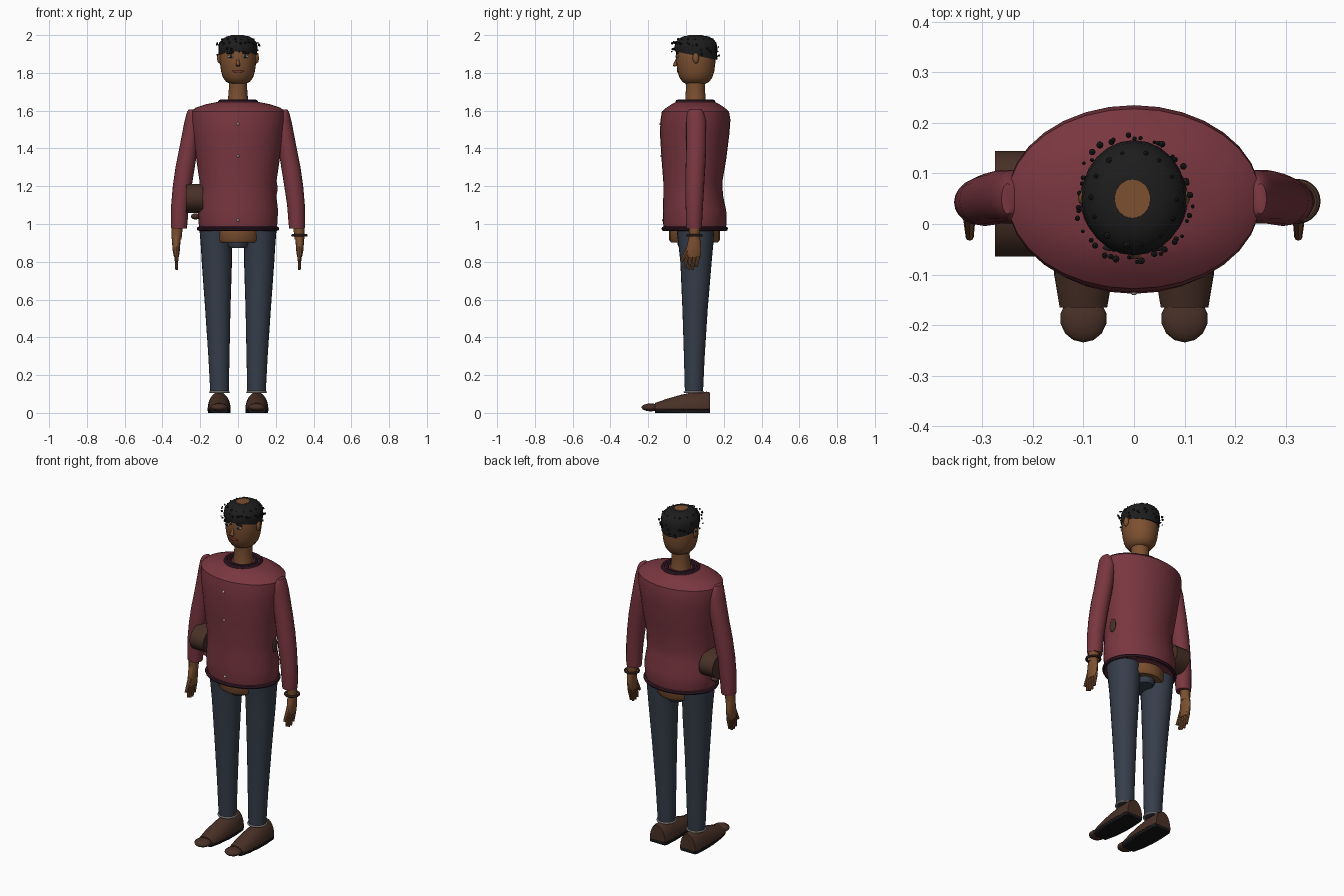
import bpy, bmesh, math, random
from mathutils import Vector, Matrix

cube = bpy.data.objects.get("Cube")
if cube:
    bpy.data.objects.remove(cube, do_unlink=True)
random.seed(4)


def material(name, r, g, b):
    m = bpy.data.materials.new(name)
    m.use_nodes = True
    m.diffuse_color = (r, g, b, 1)
    m.node_tree.nodes["Principled BSDF"].inputs["Base Color"].default_value = (r, g, b, 1)
    return m


WOOL = material("burgundy wool", .19, .037, .05)
TRIM = material("dark plum trim", .04, .012, .024)
SKIN = material("warm brown skin", .2, .08, .03)
HAIR = material("black hair", .012, .012, .012)
DENIM = material("slate denim", .037, .048, .07)
LEATHER = material("brown leather", .065, .03, .02)
RUBBER = material("black rubber", .008, .008, .009)
PALE = material("pale grey", .5, .48, .45)
LIP = material("lip red", .22, .04, .03)


def finish(name, bm, mat, smooth=True):
    bmesh.ops.recalc_face_normals(bm, faces=bm.faces)
    mesh = bpy.data.meshes.new(name)
    bm.to_mesh(mesh)
    bm.free()
    mesh.materials.append(mat)
    ob = bpy.data.objects.new(name, mesh)
    bpy.context.collection.objects.link(ob)
    if smooth:
        bpy.ops.object.select_all(action='DESELECT')
        ob.select_set(True)
        bpy.context.view_layer.objects.active = ob
        bpy.ops.object.shade_smooth_by_angle(angle=math.radians(40))
    return ob


def loft(name, rings, mat, n=24, along='z', clamp=None, tilt=None):
    """Skin ellipses (station, centre a, centre b, radius a, radius b)."""
    bm = bmesh.new()
    loops = []
    for t, ca, cb, ra, rb in rings:
        loop = []
        for i in range(n):
            w = math.tau * i / n
            a, b = ca + ra * math.cos(w), cb + rb * math.sin(w)
            p = Vector((a, b, t)) if along == 'z' else Vector((a, t, b))
            if clamp:
                p.z = min(max(p.z, clamp[0]), clamp[1])
            if tilt:
                p.z -= tilt(p)
            loop.append(bm.verts.new(p))
        loops.append(loop)
    for lo, hi in zip(loops, loops[1:]):
        for i in range(n):
            j = (i + 1) % n
            bm.faces.new((lo[i], lo[j], hi[j], hi[i]))
    bm.faces.new(loops[0])
    bm.faces.new(loops[-1])
    return finish(name, bm, mat)


def ball(name, at, size, mat, turn=0):
    bm = bmesh.new()
    m = Matrix.Translation(at) @ Matrix.Rotation(turn, 4, 'Y') @ Matrix.Diagonal((*size, 1))
    bmesh.ops.create_uvsphere(bm, u_segments=14, v_segments=9, radius=1, matrix=m)
    return finish(name, bm, mat)


def rod(name, a, b, r1, r2, mat, squash=1, n=12):
    a, b = Vector(a), Vector(b)
    d = b - a
    bm = bmesh.new()
    m = Matrix.Translation((a + b) / 2) @ d.to_track_quat('Z', 'Y').to_matrix().to_4x4()
    m = m @ Matrix.Diagonal((1, squash, 1, 1))
    bmesh.ops.create_cone(bm, cap_ends=True, segments=n, radius1=r1, radius2=r2,
                          depth=d.length, matrix=m)
    return finish(name, bm, mat)


def ring(name, at, rx, ry, thick, mat):
    bpy.ops.mesh.primitive_torus_add(location=at, major_radius=1, minor_radius=thick / rx,
                                     major_segments=32, minor_segments=8)
    ob = bpy.context.object
    ob.name = name
    ob.scale = (rx, ry, rx)
    ob.data.materials.append(mat)
    bpy.ops.object.shade_smooth_by_angle()


# Sweater body with collar and hem
loft("sweater_body", [
    (.965, 0, .045, .2, .16), (1.0, 0, .047, .208, .168), (1.07, 0, .045, .212, .168),
    (1.15, 0, .038, .203, .158), (1.22, 0, .036, .203, .156), (1.35, 0, .042, .222, .172),
    (1.48, 0, .046, .24, .184), (1.55, 0, .05, .251, .185), (1.595, 0, .05, .25, .178),
    (1.615, 0, .05, .225, .155), (1.635, 0, .05, .165, .125), (1.648, 0, .05, .1, .098)], WOOL, 32)
ring("sweater_hem", (0, .046, .975), .207, .167, .011, TRIM)
ring("sweater_collar", (0, .05, 1.647), .095, .095, .011, TRIM)
ring("inner_collar", (0, .05, 1.647), .072, .072, .008, TRIM)
for i, z in enumerate((1.53, 1.36, 1.02)):
    y = (-.135, -.129, -.121)[i]
    ball(f"button_{i + 1}", (0, y, z), (.007, .006, .007), PALE)

# Hips between the trousers and the sweater
loft("hips", [(.903, 0, .045, .12, .125), (.915, 0, .045, .13, .134),
              (.965, 0, .045, .13, .134)], SKIN)
loft("trouser_seat", [(.873, 0, .05, .055, .085), (.89, 0, .05, .068, .095),
                      (.965, 0, .05, .07, .1)], DENIM)

for side, s in (("left", 1), ("right", -1)):
    # Sleeve
    loft(side + "_sleeve", [
        (1.607, s * .25, .05, .012, .03), (1.59, s * .243, .05, .028, .044),
        (1.54, s * .238, .054, .046, .053), (1.4, s * .262, .054, .049, .053),
        (1.3, s * .28, .05, .051, .052), (1.2, s * .295, .046, .05, .05),
        (1.1, s * .307, .044, .047, .046), (1.0, s * .312, .043, .044, .042),
        (.975, s * .312, .043, .041, .04)], WOOL, 20)
    # Hand
    rod(side + "_wrist", (s * .322, .045, .99), (s * .325, .045, .92), .03, .026, SKIN)
    loft(side + "_palm", [
        (.94, s * .325, .045, .023, .027), (.9, s * .327, .043, .022, .036),
        (.86, s * .327, .04, .019, .04), (.825, s * .326, .038, .013, .037)], SKIN, 14)
    for k in range(4):
        y, reach = .008 + k * .02, (.765, .757, .757, .772)[k]
        rod(f"{side}_finger_{k + 1}", (s * .326, y, .84), (s * .325, y - .014, reach),
            .011, .007, SKIN, n=8)
    rod(side + "_thumb", (s * .326, .018, .88), (s * .325, -.026, .8), .013, .008, SKIN, n=8)

    # Trouser leg and sock edge
    loft(side + "_trouser_leg", [
        (.11, s * .098, .042, .049, .048), (.3, s * .101, .044, .056, .055),
        (.55, s * .107, .048, .067, .067), (.8, s * .112, .053, .08, .083),
        (.9, s * .115, .052, .083, .093), (.97, s * .117, .05, .087, .1)], DENIM)
    ring(side + "_sock_edge", (s * .098, .042, .11), .05, .05, .005, PALE)

    # Shoe: upper, sole and toe cap
    x = s * .1
    outline = [(.127, x, .02, .05, .088), (.11, x, .02, .057, .092), (.04, x, .02, .061, .09),
               (-.03, x, .02, .061, .075), (-.1, x, .02, .058, .055), (-.165, x, .02, .047, .032)]
    loft(side + "_shoe_upper", outline, LEATHER, along='y', clamp=(.018, .2))
    loft(side + "_shoe_sole", outline, RUBBER, along='y', clamp=(.0, .019))
    ball(side + "_toe_cap", (x, -.187, .029), (.047, .048, .021), LEATHER)

    # Ear and eye
    ball(side + "_ear", (s * .099, .052, 1.878), (.012, .017, .028), SKIN)
    ball(side + "_eye", (s * .038, -.046, 1.887), (.017, .006, .008), PALE)
    ball(side + "_iris", (s * .038, -.051, 1.887), (.008, .004, .008), HAIR)
    ball(side + "_brow", (s * .04, -.047, 1.905), (.023, .007, .005), HAIR, s * .12)

# Bracelet on the left wrist
ring("bracelet", (.325, .045, .94), .037, .037, .007, LEATHER)

# Round bag under the right arm and small side patch
rod("bag", (-.275, .04, 1.135), (-.185, .04, 1.135), .104, .104, LEATHER, .75, 24)
ball("bag_base", (-.225, .04, 1.04), (.025, .03, .016), LEATHER)
ball("side_patch", (.2, .06, 1.19), (.009, .025, .04), LEATHER)

# Neck and head
loft("neck", [(1.6, 0, .05, .065, .065), (1.66, 0, .05, .053, .054),
              (1.72, 0, .05, .048, .05), (1.79, 0, .05, .05, .055)], SKIN)
loft("head", [
    (1.742, 0, .052, .04, .05), (1.752, 0, .052, .062, .07), (1.775, 0, .052, .08, .087),
    (1.81, 0, .052, .09, .098), (1.86, 0, .052, .097, .104), (1.91, 0, .052, .097, .105),
    (1.95, 0, .052, .088, .096), (1.975, 0, .052, .066, .072),
    (1.985, -.003, .05, .036, .039), (2.0, -.003, .05, .035, .038)], SKIN)
rod("nose", (0, -.048, 1.875), (0, -.058, 1.838), .005, .012, SKIN)
for s in (-1, 1):
    ball("nostril", (s * .006, -.061, 1.838), (.004, .009, .004), HAIR)
ball("mouth", (0, -.044, 1.808), (.036, .005, .006), LIP)

# Close-cropped hair, lower at the back, with loose curls
loft("hair_cap", [
    (1.892, 0, .052, .099, .111), (1.93, 0, .052, .104, .114), (1.96, 0, .052, .1, .109),
    (1.98, 0, .052, .082, .092), (1.993, 0, .052, .06, .068), (1.998, -.003, .05, .034, .037)],
    HAIR, tilt=lambda p: .2 * (p.y - .05) if p.z < 1.9 else 0)
bm = bmesh.new()
for i in range(56):
    w = math.tau * i / 56 + random.uniform(-.06, .06)
    out = random.uniform(1.0, 1.12)
    y = .05 + .116 * out * math.sin(w)
    z = random.uniform(1.89, 1.955) - .15 * (y - .05)
    if i % 4 == 0:
        out, z = .8, 1.978
        y = .05 + .116 * out * math.sin(w)
    at = Matrix.Translation((.106 * out * math.cos(w), y, z))
    bmesh.ops.create_icosphere(bm, subdivisions=1, radius=random.uniform(.004, .008), matrix=at)
finish("hair_curls", bm, HAIR)
